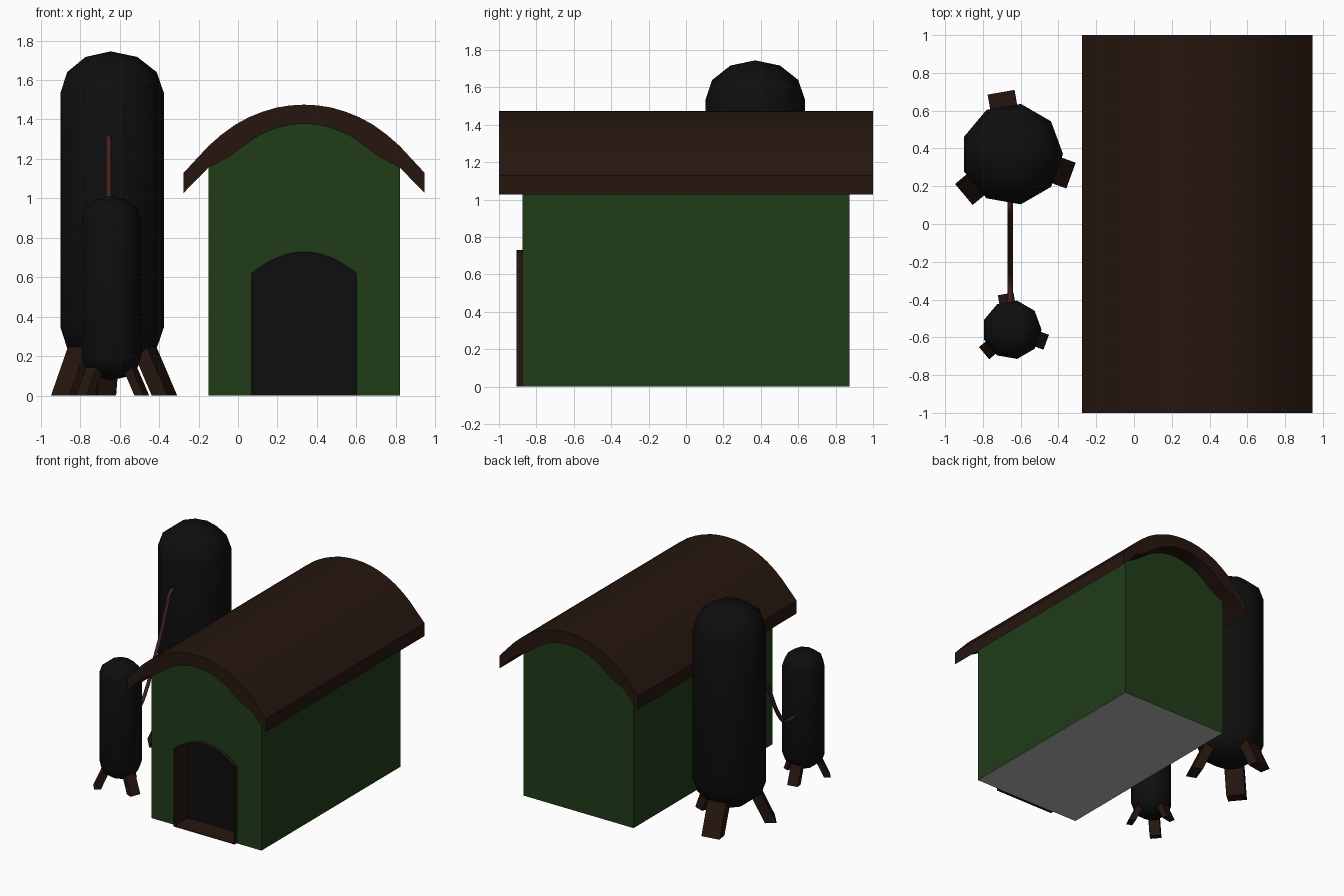
import bpy, bmesh, math
from mathutils import Vector

if "Cube" in bpy.data.objects:
    bpy.data.objects.remove(bpy.data.objects["Cube"])


def material(name, rgb):
    m = bpy.data.materials.new(name)
    m.diffuse_color = (*rgb, 1)
    m.use_nodes = True
    m.node_tree.nodes["Principled BSDF"].inputs["Base Color"].default_value = m.diffuse_color
    return m


GREEN = material("green_wall", (0.0144, 0.045, 0.0097))
BROWN = material("dark_wood", (0.0194, 0.008, 0.0046))
BLACK = material("black_metal", (0.0044, 0.0044, 0.0046))
RED = material("hose_red", (0.053, 0.0155, 0.0155))
GREY = material("floor_grey", (0.45, 0.45, 0.45))


def finish(name, bm, mat=None):
    bmesh.ops.recalc_face_normals(bm, faces=bm.faces)
    me = bpy.data.meshes.new(name)
    bm.to_mesh(me)
    bm.free()
    ob = bpy.data.objects.new(name, me)
    bpy.context.collection.objects.link(ob)
    if mat:
        me.materials.append(mat)
    return ob


def smooth(ob, degrees):
    bpy.ops.object.select_all(action='DESELECT')
    bpy.context.view_layer.objects.active = ob
    ob.select_set(True)
    bpy.ops.object.shade_smooth_by_angle(angle=math.radians(degrees))


def prism(name, outline, y0, y1, mat, front=None):
    """Extrude an x-z outline along y; front adds a notch to the front cap."""
    bm = bmesh.new()
    a = [bm.verts.new((x, y0, z)) for x, z in outline]
    b = [bm.verts.new((x, y1, z)) for x, z in outline]
    n = len(a)
    for i in range(n):
        if front is None or i < n - 1:      # open underside when a notch is given
            j = (i + 1) % n
            bm.faces.new((a[i], a[j], b[j], b[i]))
    bm.faces.new(b)
    bm.faces.new(a + [bm.verts.new((x, y0, z)) for x, z in front or []])
    return finish(name, bm, mat)


HX = 0.335  # house centre line


def arch(half):
    """Mirror a centre-to-edge profile into a left-to-right one."""
    return [(HX - d, z) for d, z in reversed(half)] + [(HX + d, z) for d, z in half[1:]]


# Roof: curved slab with straight eaves
top = arch([(0, 1.475), (.07, 1.471), (.14, 1.46), (.21, 1.439), (.28, 1.411),
            (.35, 1.373), (.42, 1.322), (.485, 1.265), (.61, 1.13)])
under = arch([(0, 1.378), (.06, 1.374), (.12, 1.362), (.18, 1.342), (.24, 1.312),
              (.3, 1.269), (.37, 1.217), (.43, 1.184), (.485, 1.156), (.61, 1.028)])
smooth(prism("roof", top + under[::-1], -1, 1, BROWN), 30)

# Doorway arch, used for the wall notch, frame and recess panel
DW = 0.268


def door_arch(inset):
    w = DW - inset
    return arch([(w * t / 6, 0.73 - inset - 0.108 * (t / 6) ** 2) for t in range(7)])


# House walls, with the doorway notched out of the front face
wall_top = [(x, z + 0.02) for x, z in under[1:-1]]
walls = [(HX - .485, 0)] + wall_top + [(HX + .485, 0)]
notch = [(HX + DW, 0)] + door_arch(0)[::-1] + [(HX - DW, 0)]
prism("house_walls", walls, -0.875, 0.875, GREEN, notch)

# House floor
bm = bmesh.new()
bm.faces.new([bm.verts.new((HX + x * .485, y * .875, 0.0))
              for x, y in ((-1, -1), (-1, 1), (1, 1), (1, -1))])
finish("house_floor", bm, GREY)

# Door frame: thin closed ring lining the recess
outer = [(HX - DW, 0.002)] + door_arch(0) + [(HX + DW, 0.002)]
inner = [(HX - DW + .006, 0.008)] + door_arch(.006) + [(HX + DW - .006, 0.008)]
bm = bmesh.new()
loops = [[bm.verts.new((x, y, z)) for x, z in p]
         for p, y in ((outer, -.73), (outer, -.905), (inner, -.905), (inner, -.73))]
for k in range(4):
    p, q = loops[k], loops[(k + 1) % 4]
    for i in range(len(p)):
        j = (i + 1) % len(p)
        bm.faces.new((p[i], p[j], q[j], q[i]))
smooth(finish("door_frame", bm, BROWN), 30)
prism("door_panel", outer, -0.735, -0.725, BLACK)


# Tanks: nine-sided capsules on three splayed legs
def tank(name, cx, cy, s):
    R, N = 0.27, 9
    rings = [(R * math.cos(a), 0.345 + 0.21 * math.sin(a))
             for a in (-math.pi / 3, -math.pi / 6, 0)]
    rings += [(R * math.cos(a), 1.535 + 0.21 * math.sin(a))
              for a in (0, math.pi / 6, math.pi / 3)]
    bm = bmesh.new()
    vs = [[bm.verts.new((cx + s * r * math.cos(i * math.tau / N),
                         cy + s * r * math.sin(i * math.tau / N), s * z))
           for i in range(N)] for r, z in rings]
    for p, q in zip(vs, vs[1:]):
        for i in range(N):
            j = (i + 1) % N
            bm.faces.new((p[i], p[j], q[j], q[i]))
    for ring, z in ((vs[0], 0.135), (vs[-1], 1.745)):
        tip = bm.verts.new((cx, cy, s * z))
        for i in range(N):
            bm.faces.new((ring[i], ring[(i + 1) % N], tip))
    smooth(finish(name, bm, BLACK), 50)

    for k in range(3):
        a = math.radians(100 + 120 * k)
        d = Vector((math.cos(a), math.sin(a), 0))
        t = Vector((-d.y, d.x, 0))
        bm = bmesh.new()
        bmesh.ops.create_cube(bm, size=1)
        for v in bm.verts:
            c, z = (0.175, 0.255) if v.co.z > 0 else (0.29, 0.002)
            v.co = (Vector((cx, cy, 0)) + s * (d * (c + v.co.x * 0.085)
                    + t * v.co.y * 0.145 + Vector((0, 0, z))))
        finish(f"{name}_leg_{k + 1}", bm, BROWN)


tank("large_tank", -0.646, 0.37, 1.0)
tank("small_tank", -0.646, -0.56, 0.58)

# Hose sagging between the tanks
path = [(.15, 1.31), (.085, 1.30), (.04, 1.2), (-.04, 1.0), (-.13, .82),
        (-.23, .62), (-.31, .535), (-.43, .525)]
cu = bpy.data.curves.new("hose", 'CURVE')
cu.dimensions = '3D'
cu.bevel_depth = 0.015
cu.bevel_resolution = 1
cu.resolution_u = 4
sp = cu.splines.new('BEZIER')
sp.bezier_points.add(len(path) - 1)
for p, (y, z) in zip(sp.bezier_points, path):
    p.co = (-0.655, y, z)
    p.handle_left_type = p.handle_right_type = 'AUTO'
cu.materials.append(RED)
hose = bpy.data.objects.new("hose", cu)
bpy.context.collection.objects.link(hose)
